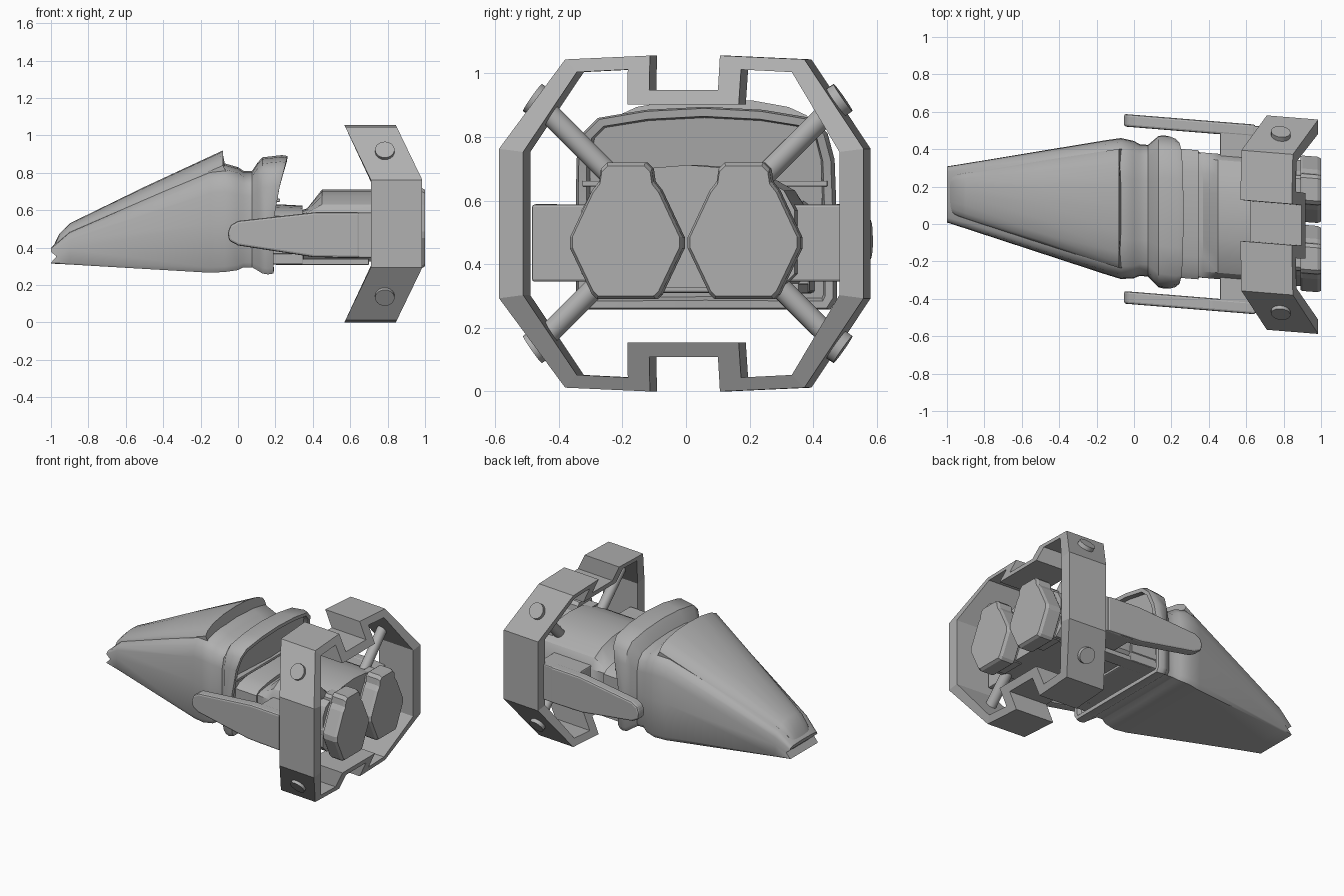
import bpy, bmesh, math
from mathutils import Vector, Matrix

if "Cube" in bpy.data.objects:
    bpy.data.objects.remove(bpy.data.objects["Cube"])

# The craft is built along x, symmetric in y, then skewed slightly sideways
SKEW = Matrix(((1, 0, 0, 0), (-0.081, 1, 0, 0.077), (0, 0, 1, 0), (0, 0, 0, 1)))
GREY = bpy.data.materials.new("dark_grey")
GREY.diffuse_color = (.43, .43, .43, 1)
GREY.use_nodes = True
GREY.node_tree.nodes["Principled BSDF"].inputs["Base Color"].default_value = GREY.diffuse_color


def finish(name, bm, smooth=None, bevel=0, shift=0):
    bmesh.ops.transform(bm, matrix=Matrix.Translation((0, shift, 0)) @ SKEW, verts=bm.verts)
    bmesh.ops.recalc_face_normals(bm, faces=bm.faces)
    me = bpy.data.meshes.new(name)
    bm.to_mesh(me)
    bm.free()
    me.materials.append(GREY)
    ob = bpy.data.objects.new(name, me)
    bpy.context.collection.objects.link(ob)
    if bevel:
        m = ob.modifiers.new("bevel", 'BEVEL')
        m.width, m.segments, m.limit_method = bevel, 2, 'ANGLE'
        m.angle_limit = math.radians(25)
    if smooth:
        bpy.ops.object.select_all(action='DESELECT')
        ob.select_set(True)
        bpy.context.view_layer.objects.active = ob
        bpy.ops.object.shade_smooth_by_angle(angle=math.radians(smooth))
    return ob


def loft(rings, caps=(True, True)):
    bm = bmesh.new()
    vs = [[bm.verts.new(p) for p in r] for r in rings]
    n = len(vs[0])
    for a, b in zip(vs, vs[1:]):
        for i in range(n):
            bm.faces.new((a[i], a[(i + 1) % n], b[(i + 1) % n], b[i]))
    ends = [bm.faces.new(r) if c else None for r, c in zip((vs[0], vs[-1]), caps)]
    return bm, vs, ends


def mirrored(half):
    """Closed section from a half outline whose ends lie on y = 0."""
    return half + [(-y, z) for y, z in half[-2:0:-1]]


def box(name, x0, x1, y0, y1, z0, z1, bevel=0.008):
    sec = [(y0, z0), (y1, z0), (y1, z1), (y0, z1)]
    bm, _, _ = loft([[(x, y, z) for y, z in sec] for x in (x0, x1)])
    return finish(name, bm, bevel=bevel)


def rod(name, a, b, r, sides=20):
    a, b = Vector(a), Vector(b)
    d = b - a
    bm = bmesh.new()
    bmesh.ops.create_cone(bm, cap_ends=True, segments=sides, radius1=r, radius2=r, depth=d.length,
                          matrix=Matrix.Translation((a + b) / 2) @ d.to_track_quat('Z', 'Y').to_matrix().to_4x4())
    return finish(name, bm, smooth=35, shift=-.008)


# Hull: wedge nose, neck groove and flared rear collar
hull_half = [(0, 0), (.95, 0), (1, .05), (1, .45), (.99, .74), (.94, .87), (.82, .945), (.45, .985), (0, 1)]
stations = [  # x, half width, bottom, top
    (-1, .15, .315, .40), (-.9, .174, .31, .49), (-.15, .359, .266, .84), (-.07, .377, .27, .85),
    (0, .367, .28, .83), (.03, .352, .295, .81), (.075, .352, .295, .81), (.105, .38, .278, .855),
    (.13, .404, .262, .883), (.16, .41, .257, .895), (.19, .40, .262, .89)]
rings = []
for k, (x, w, zb, zt) in enumerate(stations):
    ring = []
    for y, f in mirrored(hull_half):
        z = zb + f * (zt - zb)
        lean = .075 * max(0, (z - .6) / .29) if k >= 9 else 0
        dent = .03 if k == 0 and f == .45 else 0
        ring.append((x + lean + dent, y * w, z))
    rings.append(ring)
bm, vs, ends = loft(rings, (False, True))
tip = vs[0]
bm.faces.new(tip[3:14])                  # notched nose tip, upper and lower lip
bm.faces.new(tip[13:] + tip[:4])
bmesh.ops.recalc_face_normals(bm, faces=bm.faces)
bmesh.ops.inset_region(bm, faces=[ends[1]], thickness=.025)
bmesh.ops.inset_region(bm, faces=[ends[1]], thickness=.008, depth=-.03)
finish("hull", bm, smooth=40)

# Canopy panel raised over the nose
can_half = [(0, -.04), (1, -.04), (1, 0), (.93, .35), (.75, .68), (.4, .93), (0, 1)]
rings = []
for x, w, ze, zt in [(-.99, .085, .39, .402), (-.955, .105, .44, .475), (-.9, .125, .475, .53),
                     (-.5, .22, .655, .725), (-.08, .318, .84, .92)]:
    rings.append([(x + (.02 if f < 0 else 0), y * w, ze + (f if f < 0 else f * (zt - ze)))
                  for y, f in mirrored(can_half)])
bm, _, _ = loft(rings)
finish("canopy", bm, smooth=35)


# Arched neck behind the collar and engine core
def core(x, top, w):
    half = [(0, .325), (.29, .325), (w, .37), (w, .57)]
    half += [(w * math.cos(t), .57 + (top - .57) * math.sin(t)) for t in (.45, .85, 1.2)] + [(0, top)]
    return [(x, y, z) for y, z in mirrored(half)]


bm, _, _ = loft([core(.15, .635, .345), core(.345, .625, .345)])
finish("neck", bm, smooth=30)
bm, _, _ = loft([core(.34, .60, .33), core(.37, .61, .335), core(.45, .712, .335), core(.87, .712, .335)])
finish("engine_core", bm, smooth=30)
box("neck_floor", .15, .35, -.34, .34, .31, .42)
box("collar_ledge", .17, .225, -.385, .385, .645, .662, bevel=.003)

# Ring: notched octagon band, swept forward above and below the middle
ZC = .528


def full_loop(q):
    r = q[::-1]
    return (q + [(y, -z) for y, z in r] + [(-y, -z) for y, z in q] + [(-y, z) for y, z in r])


outer = full_loop([(.108, .42), (.11, .528), (.376, .516), (.573, .235)])
inner = full_loop([(.175, .374), (.178, .484), (.338, .476), (.497, .225)])


def ring_pt(x, p):
    return (x - .14 * max(0, (abs(p[1]) - .235) / .29), p[0], ZC + p[1])


bm = bmesh.new()
loops = [[bm.verts.new(ring_pt(x, p)) for p in pts]
         for x, pts in ((.71, outer), (.985, outer), (.985, inner), (.71, inner))]
n = len(outer)
for k in range(4):
    a, b = loops[k], loops[(k + 1) % 4]
    for i in range(n):
        j = (i + 1) % n
        bm.faces.new((a[i], a[j], b[j], b[i]))
finish("ring_frame", bm, shift=-.012)

# Parts repeated on both sides; the pod outline is symmetric about y = .185
pod_half = [(.06, .72), (.08, .70), (.086, .66), (.108, .632), (.177, .485), (.177, .45), (.108, .305), (.092, .29)]
pod = [(.185 + y, z) for y, z in pod_half] + [(.185 - y, z) for y, z in pod_half[::-1]]
arm = [(-.055, .48), (-.048, .438), (0, .412), (.40, .35), (.65, .345),
       (.65, .59), (.42, .59), (0, .543), (-.04, .52)]
for s, side in ((1, "left"), (-1, "right")):
    # Engine pods with chamfered end caps
    def pod_ring(x, k):
        return [(x, s * (.185 + (y - .185) * k), .505 + (z - .505) * k) for y, z in pod]
    bm, _, _ = loft([pod_ring(.82, .86), pod_ring(.89, .86), pod_ring(.89, .97), pod_ring(.9, 1),
                     pod_ring(.982, 1), pod_ring(1, .95)])
    finish("engine_pod_" + side, bm)

    # Side arm with tapered tip, and its mount into the ring
    bm, _, _ = loft([[(x, s * y, z) for x, z in arm] for y in (.44, .507)])
    finish("side_arm_" + side, bm, bevel=.012)
    box("arm_mount_" + side, .46, .76, *sorted((s * .3, s * .5)), .345, .588)
    box("lower_rail_" + side, .2, .7, *sorted((s * .24, s * .335)), .308, .34, bevel=.004)

    # Diagonal struts and bolt heads
    for v, level in ((1, "upper"), (-1, "lower")):
        tag = level + "_" + side
        rod("strut_" + tag, (.79, s * .22, ZC + v * .13), (.785, s * .455, ZC + v * .365), .034)
        c = Vector((.785, s * .462, ZC + v * .378))
        rod("bolt_" + tag, c, c + Vector((0, s * .82, v * .57)) * .032, .052)
